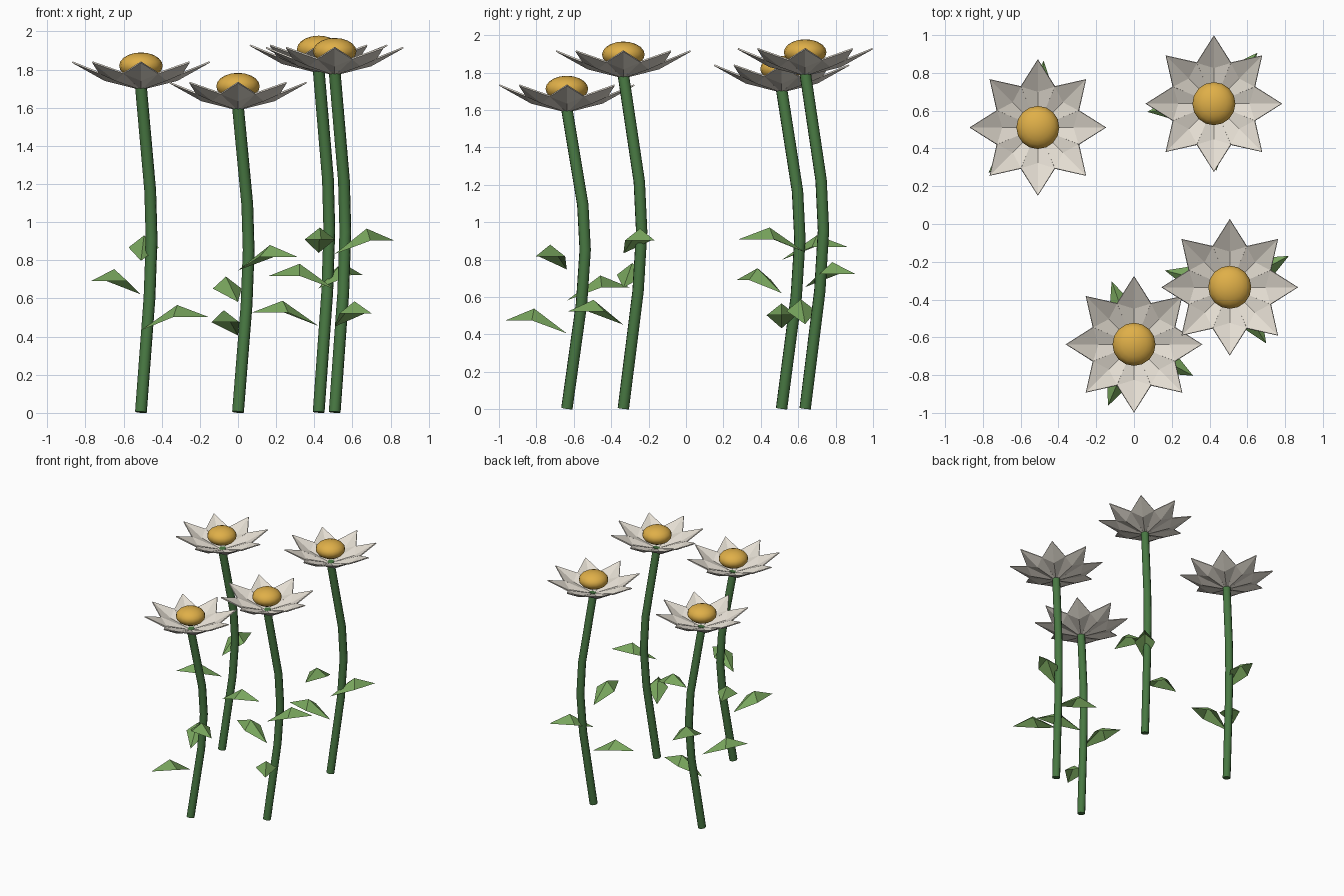
import bpy, bmesh, math
from mathutils import Matrix, Vector

if "Cube" in bpy.data.objects:
    bpy.data.objects.remove(bpy.data.objects["Cube"], do_unlink=True)


def material(name, rgb):
    m = bpy.data.materials.new(name)
    m.use_nodes = True
    m.diffuse_color = (*rgb, 1)
    m.node_tree.nodes["Principled BSDF"].inputs["Base Color"].default_value = (*rgb, 1)
    return m


STEM = material("stem green", (0.065, 0.19, 0.055))
LEAF = material("leaf green", (0.19, 0.38, 0.11))
PETAL = material("petal cream", (0.77, 0.72, 0.64))
DISC = material("disc yellow", (0.74, 0.43, 0.065))


def add_object(name, bm, mat, place, smooth=None):
    bmesh.ops.recalc_face_normals(bm, faces=bm.faces)
    mesh = bpy.data.meshes.new(name)
    bm.to_mesh(mesh)
    bm.free()
    mesh.materials.append(mat)
    ob = bpy.data.objects.new(name, mesh)
    ob.location = place
    bpy.context.collection.objects.link(ob)
    if smooth:
        bpy.ops.object.select_all(action="DESELECT")
        ob.select_set(True)
        bpy.context.view_layer.objects.active = ob
        bpy.ops.object.shade_smooth_by_angle(angle=math.radians(smooth))
    return ob


def folded_kite(bm, length, rib, edge, tip_z, angle):
    """Four-triangle blade along a direction: rib=(r, z), edge=(r, half width, z)."""
    turn = Matrix.Rotation(angle, 3, "Z")
    points = [(0, 0, 0), (edge[0], -edge[1], edge[2]), (length, 0, tip_z),
              (edge[0], edge[1], edge[2])]
    rim = [bm.verts.new(turn @ Vector(p)) for p in points]
    mid = bm.verts.new(turn @ Vector((rib[0], 0, rib[1])))
    for i in range(4):
        bm.faces.new((rim[i], rim[(i + 1) % 4], mid))


def make_stem(name, x, y, height):
    # Bowed poly path with a round bevel, turned into a mesh
    curve = bpy.data.curves.new(name + "_path", "CURVE")
    curve.dimensions = "3D"
    curve.bevel_depth = 0.031
    curve.bevel_resolution = 3
    curve.use_fill_caps = True
    path = [(0, 0), (0.35, 0.8), (0.53, 1), (0.68, 0.87), (1, 0)]
    spline = curve.splines.new("POLY")
    spline.points.add(len(path) - 1)
    for point, (t, bow) in zip(spline.points, path):
        point.co = (0.056 * bow, 0.098 * bow, 0.004 + t * (height + 0.01), 1)
    helper = bpy.data.objects.new(name + "_path", curve)
    bpy.context.collection.objects.link(helper)
    bpy.context.view_layer.update()
    mesh = bpy.data.meshes.new_from_object(helper)
    bpy.data.objects.remove(helper, do_unlink=True)
    bm = bmesh.new()
    bm.from_mesh(mesh)
    bpy.data.meshes.remove(mesh)
    bmesh.ops.remove_doubles(bm, verts=bm.verts, dist=1e-5)
    for face in bm.faces:
        face.material_index = 0
    add_object(name, bm, STEM, (x, y, 0), 40)


def make_flower(tag, x, y, height, first_leaf):
    make_stem("stem_" + tag, x, y, height)

    # Ring of eight folded petals
    bm = bmesh.new()
    r = 0.235
    half = math.pi / 8
    for i in range(8):
        folded_kite(bm, 0.36, (0.19, 0.048),
                    (r * math.cos(half), r * math.sin(half), 0.085), 0.143, i * half * 2)
    petals = add_object("petals_" + tag, bm, PETAL, (x, y, height))
    thick = petals.modifiers.new("thickness", "SOLIDIFY")
    thick.thickness = 0.008
    thick.offset = 0

    # Domed flower centre
    bm = bmesh.new()
    bmesh.ops.create_uvsphere(bm, u_segments=16, v_segments=10, radius=1)
    bmesh.ops.scale(bm, vec=(0.114, 0.114, 0.07), verts=bm.verts)
    add_object("flower_centre_" + tag, bm, DISC, (x, y, height + 0.123), 60)

    # Three leaves spiralling up around the stem
    for i, level in enumerate((0.255, 0.366, 0.47)):
        bm = bmesh.new()
        folded_kite(bm, 0.355, (0.19, 0.133), (0.17, 0.08, 0.07), 0.07,
                    math.radians(first_leaf - 137.5 * i))
        add_object(f"leaf_{tag}_{i + 1}", bm, LEAF, (x, y, height * level))


for flower in (("front", 0, -0.637, 1.59, -113),
               ("front_left", 0.507, -0.335, 1.773, -57),
               ("back_right", -0.509, 0.511, 1.697, 0),
               ("back_left", 0.423, 0.637, 1.785, 187)):
    make_flower(*flower)
